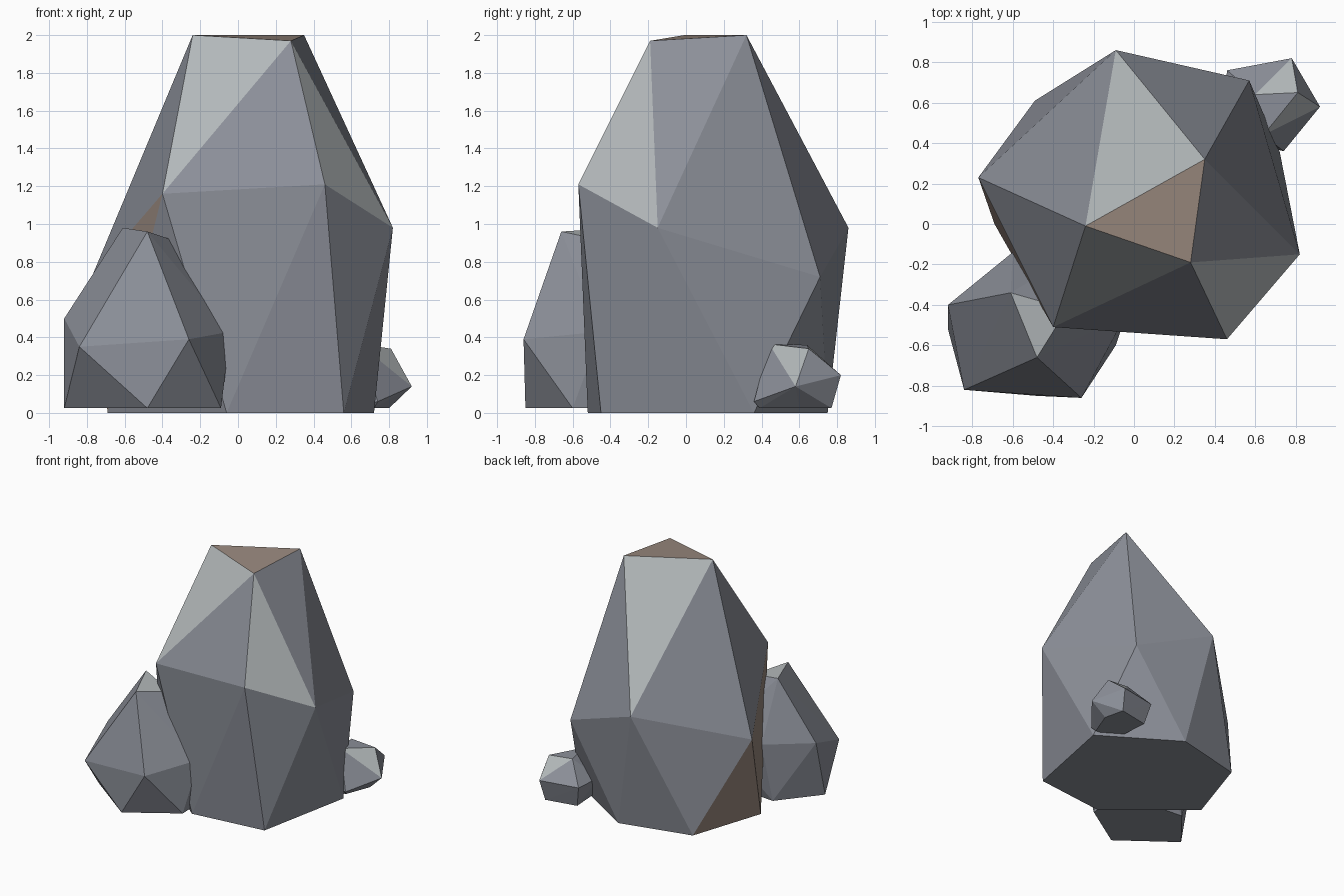
import bpy
import bmesh

cube = bpy.data.objects.get("Cube")
if cube:
    bpy.data.objects.remove(cube, do_unlink=True)


def make_material(name, colour):
    mat = bpy.data.materials.new(name)
    mat.use_nodes = True
    mat.diffuse_color = (*colour, 1)
    for node in mat.node_tree.nodes:
        if node.type == 'BSDF_PRINCIPLED':
            node.inputs["Base Color"].default_value = (*colour, 1)
            node.inputs["Roughness"].default_value = 0.9
    return mat


slate = make_material("slate_grey", (0.26, 0.275, 0.315))
pale = make_material("pale_grey", (0.45, 0.48, 0.49))
brown = make_material("earth_brown", (0.32, 0.25, 0.21))


def make_rock(name, crown, shoulder, base, floor, pale_facets=(), brown_facets=()):
    """Faceted boulder: convex hull of three rings of corners.

    Corners are lettered A, B, C... through crown, shoulder and base,
    and a facet is named by its three letters in alphabetical order.
    """
    corners = crown + shoulder + [(x, y, floor) for x, y in base]
    bm = bmesh.new()
    letter = bm.verts.layers.int.new("letter")
    for i, corner in enumerate(corners):
        bm.verts.new(corner)[letter] = ord("A") + i
    hull = bmesh.ops.convex_hull(bm, input=bm.verts[:])
    spare = [g for g in hull["geom_interior"] if isinstance(g, bmesh.types.BMVert)]
    bmesh.ops.delete(bm, geom=spare, context='VERTS')
    bmesh.ops.recalc_face_normals(bm, faces=bm.faces[:])

    # Accent colours go on the named facets
    for face in bm.faces:
        key = "".join(sorted(chr(v[letter]) for v in face.verts))
        if key in pale_facets:
            face.material_index = 1
        elif key in brown_facets:
            face.material_index = 2

    bm.verts.layers.int.remove(letter)
    mesh = bpy.data.meshes.new(name)
    bm.to_mesh(mesh)
    bm.free()
    for mat in (slate, pale, brown):
        mesh.materials.append(mat)
    obj = bpy.data.objects.new(name, mesh)
    bpy.context.collection.objects.link(obj)
    return obj


# Tall central boulder
make_rock(
    "tall_boulder",
    crown=[(-.24, -.01, 2), (.35, .32, 2), (.28, -.19, 1.97)],
    shoulder=[(-.4, -.51, 1.16), (.46, -.57, 1.21), (.82, -.15, .98),
              (.57, .71, .72), (-.09, .86, .98), (-.77, .23, .73)],
    base=[(-.06, -.52), (.56, -.45), (.72, .36),
          (.1, .75), (-.49, .61), (-.69, 0)],
    floor=0,
    pale_facets=("ACD", "ABH", "CEF"),
    brown_facets=("ABC", "INO", "DIO"),
)

# Medium rock leaning on the front corner
make_rock(
    "medium_rock",
    crown=[(-.61, -.34, .98), (-.48, -.66, .96), (-.33, -.42, .91)],
    shoulder=[(-.92, -.4, .5), (-.84, -.82, .35), (-.26, -.86, .39),
              (-.04, -.45, .43), (-.2, -.1, .5), (-.6, -.14, .5)],
    base=[(-.92, -.52), (-.48, -.85), (-.09, -.6), (-.1, -.25), (-.66, -.2)],
    floor=.025,
    pale_facets=("ABC", "BCF", "ACI"),
)

# Small stone tucked against the back corner
make_rock(
    "small_stone",
    crown=[(.81, .65, .34), (.6, .64, .36), (.64, .44, .365)],
    shoulder=[(.92, .58, .14), (.78, .82, .2), (.46, .76, .2),
              (.44, .52, .2), (.74, .36, .06)],
    base=[(.72, .39), (.8, .6), (.76, .77), (.5, .72), (.52, .42)],
    floor=.025,
    pale_facets=("ACD", "ABE"),
)
